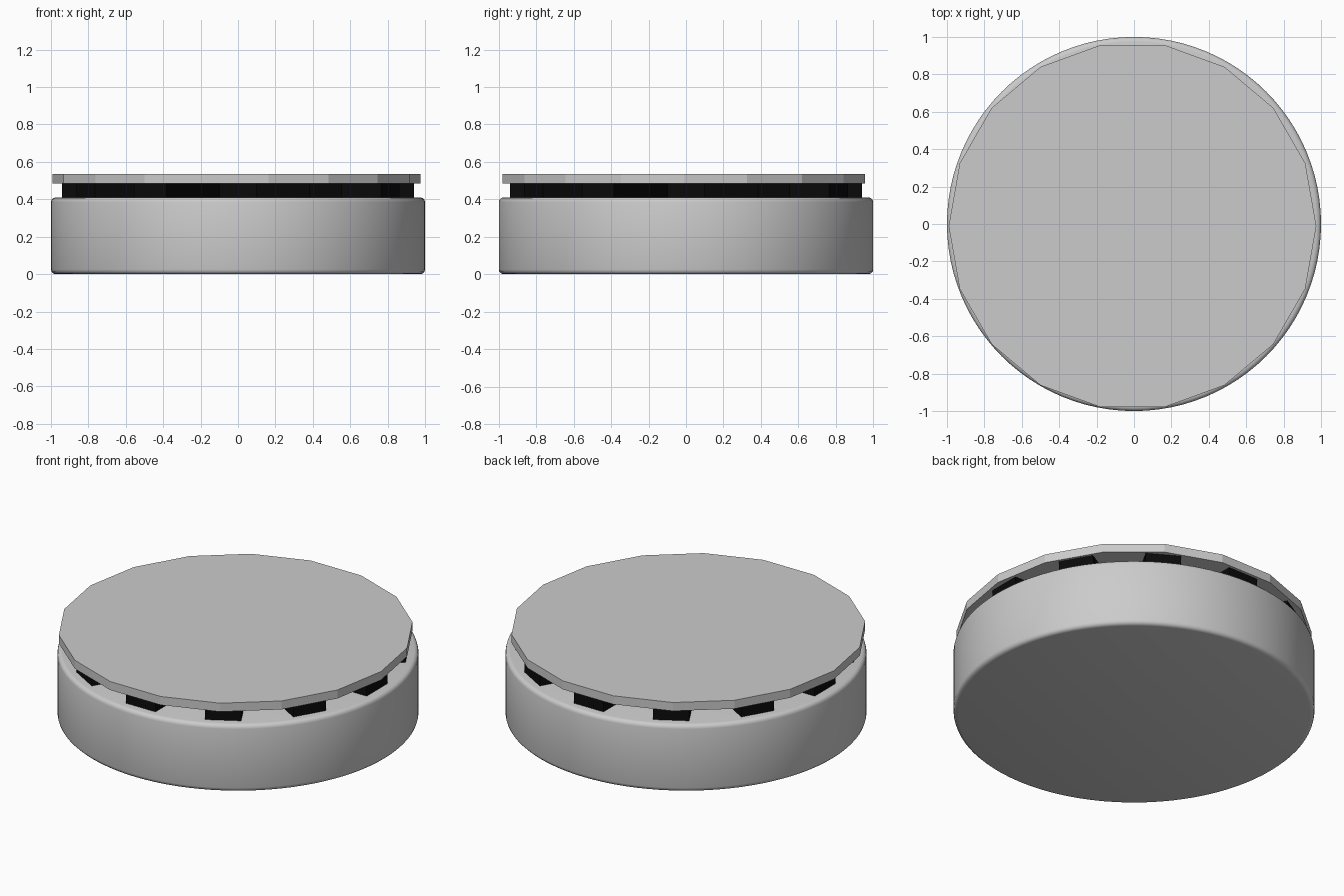
import bpy, math

if "Cube" in bpy.data.objects:
    bpy.data.objects.remove(bpy.data.objects["Cube"])

# Round base drum with softened rims
bpy.ops.mesh.primitive_cylinder_add(vertices=96, radius=1.0, depth=0.41, location=(0, 0, 0.205))
base = bpy.context.object
base.name = "base_drum"
bevel = base.modifiers.new("rim", 'BEVEL')
bevel.width = 0.025
bevel.segments = 3
bevel.limit_method = 'ANGLE'
bpy.ops.object.modifier_apply(modifier=bevel.name)
bpy.ops.object.shade_smooth_by_angle(angle=math.radians(35))

# Black spacer bars crossing under the lid, leaving twelve visible ends
black = bpy.data.materials.new("black")
black.diffuse_color = (0.003, 0.003, 0.003, 1)
black.use_nodes = True
black.node_tree.nodes["Principled BSDF"].inputs["Base Color"].default_value = black.diffuse_color
for i in range(6):
    bpy.ops.mesh.primitive_cube_add(size=1, location=(0, 0, 0.445),
                                    rotation=(0, 0, math.radians(30 * i)))
    bar = bpy.context.object
    bar.name = f"spacer_bar_{i + 1}"
    bar.scale = (1.88, 0.2, 0.082)
    bar.data.materials.append(black)

# Thin faceted lid: 18 sides with a corner on the x axis, slightly off centre
bpy.ops.mesh.primitive_cylinder_add(vertices=18, radius=0.983, depth=0.052,
                                    location=(-0.008, -0.011, 0.51),
                                    rotation=(0, 0, math.radians(10)))
bpy.context.object.name = "lid_plate"
